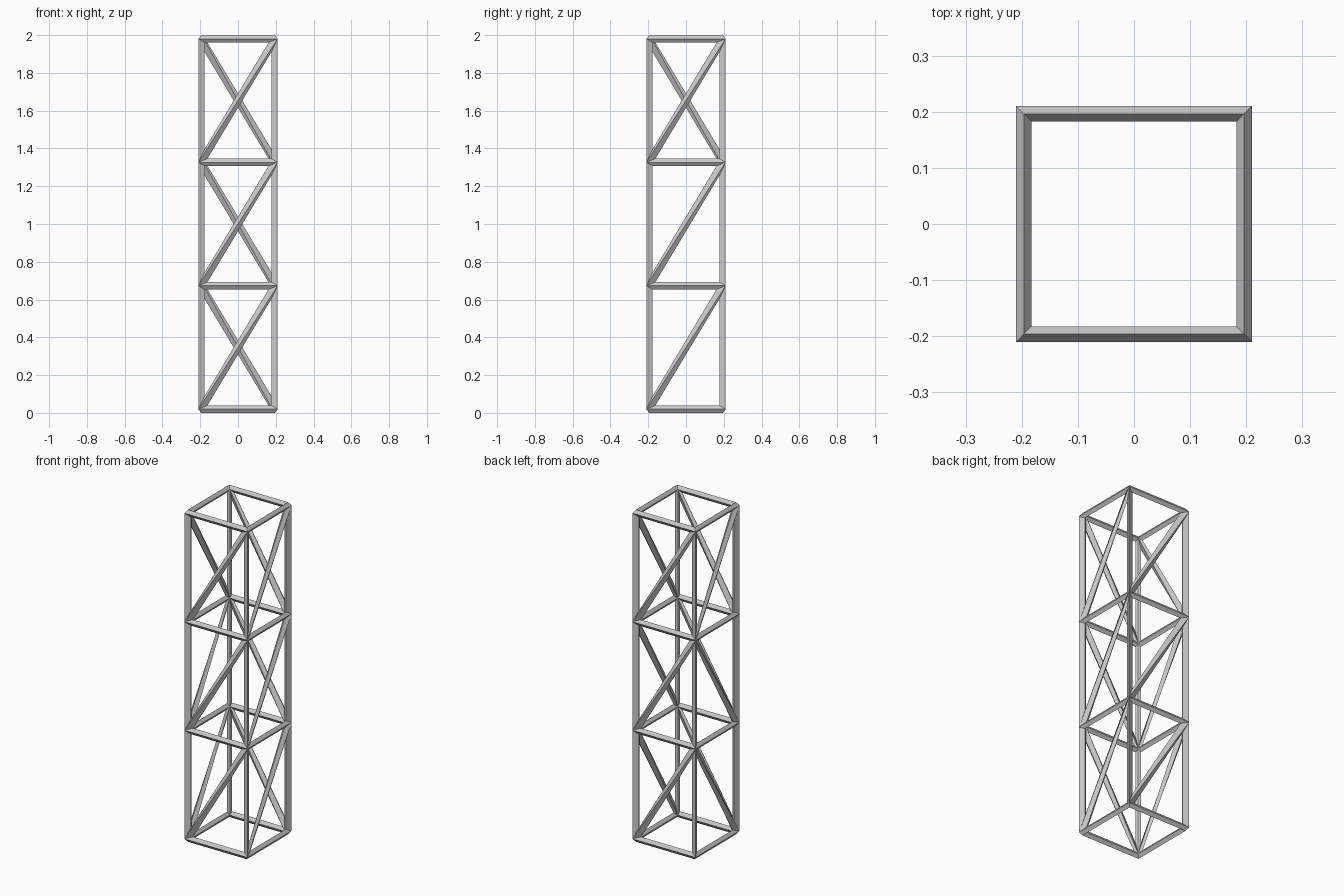
import bpy, bmesh

if "Cube" in bpy.data.objects:
    bpy.data.objects.remove(bpy.data.objects["Cube"])

HALF = 0.1961          # half width between bar centres
Z0, Z1 = 0.0196, 1.9804
PANELS = 3
BAR = 0.0392           # bar thickness

# Square tube cage: four corners per level, each panel split by one diagonal
bm = bmesh.new()
corners = [(-1, -1), (1, -1), (1, 1), (-1, 1)]
rings = []
for i in range(PANELS + 1):
    z = Z0 + (Z1 - Z0) * i / PANELS
    rings.append([bm.verts.new((x * HALF, y * HALF, z)) for x, y in corners])

for i in range(PANELS):
    for k in range(4):
        n = (k + 1) % 4
        a0, b0 = rings[i][k], rings[i][n]
        a1, b1 = rings[i + 1][k], rings[i + 1][n]
        # the two lower panels of the left side lean the other way
        if k == 3 and i < 2:
            tris = [(a0, b0, a1), (b0, b1, a1)]
        else:
            tris = [(a0, b0, b1), (a0, b1, a1)]
        for t in tris:
            bm.faces.new(t)
bm.normal_update()

mesh = bpy.data.meshes.new("truss_tower")
bm.to_mesh(mesh)
bm.free()
tower = bpy.data.objects.new("truss_tower", mesh)
bpy.context.collection.objects.link(tower)

# Turn every edge into a four-sided bar
wire = tower.modifiers.new("bars", 'WIREFRAME')
wire.thickness = BAR
wire.offset = 0.0
wire.use_even_offset = True
wire.use_relative_offset = False
wire.use_boundary = True
wire.use_replace = True
